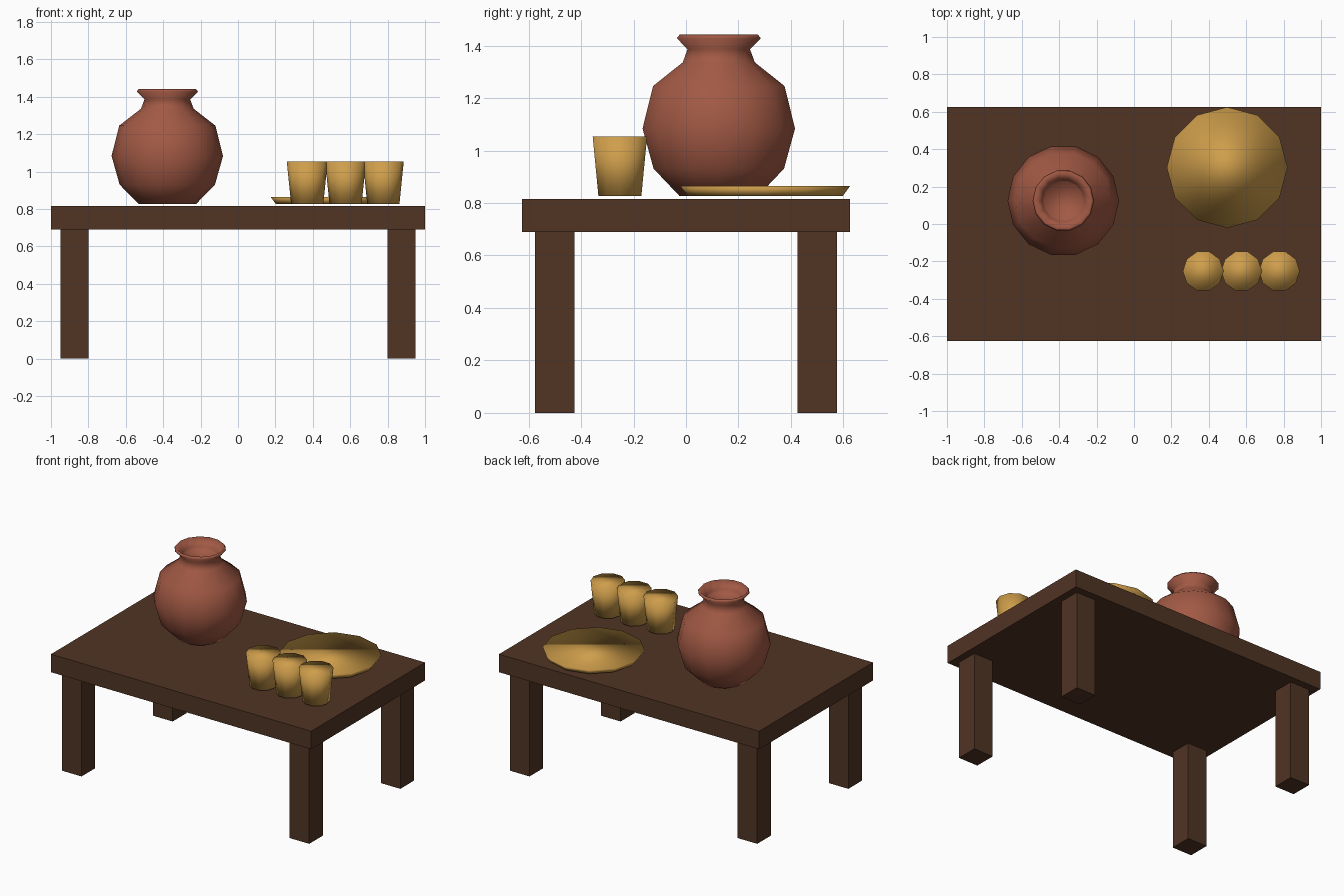
import bpy, bmesh, math

if "Cube" in bpy.data.objects:
    bpy.data.objects.remove(bpy.data.objects["Cube"])


def material(name, rgb):
    m = bpy.data.materials.new(name)
    m.diffuse_color = (*rgb, 1)
    m.use_nodes = True
    m.node_tree.nodes["Principled BSDF"].inputs["Base Color"].default_value = m.diffuse_color
    return m


WOOD = material("dark_wood", (0.082, 0.035, 0.0175))
CLAY = material("red_clay", (0.36, 0.10, 0.058))
OCHRE = material("ochre_glaze", (0.62, 0.34, 0.070))


def finish(bm, name, mat, loc, smooth):
    bmesh.ops.recalc_face_normals(bm, faces=bm.faces)
    for f in bm.faces:
        f.smooth = smooth
    me = bpy.data.meshes.new(name)
    bm.to_mesh(me)
    bm.free()
    me.materials.append(mat)
    ob = bpy.data.objects.new(name, me)
    ob.location = loc
    bpy.context.collection.objects.link(ob)
    return ob


def box(name, size, loc):
    bm = bmesh.new()
    bmesh.ops.create_cube(bm, size=1)
    bmesh.ops.scale(bm, vec=size, verts=bm.verts)
    return finish(bm, name, WOOD, loc, False)


def lathe(name, profile, sides, mat, loc):
    """Stack rings of (radius, height), closed by a flat cap at both ends."""
    bm = bmesh.new()
    rings = []
    for r, z in profile:
        rings.append([bm.verts.new((r * math.cos(math.tau * i / sides),
                                    r * math.sin(math.tau * i / sides), z))
                      for i in range(sides)])
    for a, b in zip(rings, rings[1:]):
        for i in range(sides):
            j = (i + 1) % sides
            bm.faces.new((a[i], a[j], b[j], b[i]))
    bm.faces.new(rings[0][::-1])
    bm.faces.new(rings[-1])
    return finish(bm, name, mat, loc, True)


# Table: slab and four square legs
box("table_top", (2.0, 1.25, 0.125), (0, 0, 0.7525))
for sx, side in ((-1, "left"), (1, "right")):
    for sy, end in ((-1, "front"), (1, "back")):
        box(f"leg_{end}_{side}", (0.15, 0.15, 0.69),
            (sx * 0.875, sy * 0.5, 0.345))

# Pottery rests just above the table
BASE = 0.826

# Round jar with a flared lip and recessed mouth
lathe("jar", [(0.153, 0), (0.255, 0.105), (0.298, 0.258), (0.257, 0.42),
              (0.141, 0.51), (0.122, 0.56), (0.164, 0.602), (0.153, 0.616),
              (0.112, 0.565), (0.105, 0.545)],
      14, CLAY, (-0.378, 0.125, BASE))

# Shallow plate
lathe("plate", [(0.295, 0), (0.323, 0.038)], 12, OCHRE, (0.498, 0.302, BASE))

# Row of three tapered cups
for n, x in enumerate((0.37, 0.575, 0.777)):
    lathe(f"cup_{n + 1}", [(0.086, 0), (0.109, 0.227)], 10, OCHRE,
          (x, -0.252, BASE))
